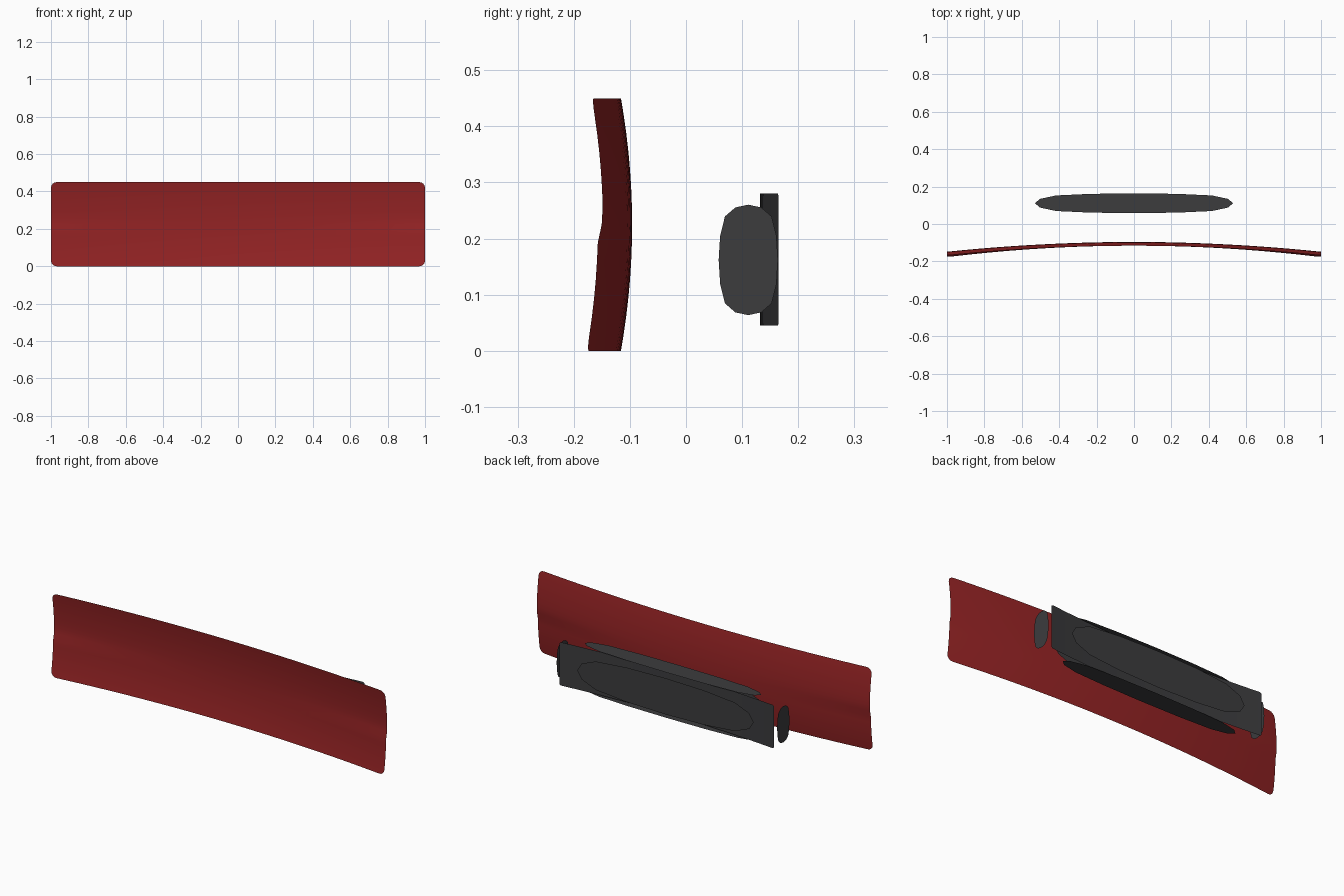
import bpy, math

if "Cube" in bpy.data.objects:
    bpy.data.objects.remove(bpy.data.objects["Cube"])


def material(name, rgb):
    m = bpy.data.materials.new(name)
    m.diffuse_color = (*rgb, 1)
    m.use_nodes = True
    m.node_tree.nodes["Principled BSDF"].inputs["Base Color"].default_value = m.diffuse_color
    return m


RED = material("red", (0.30, 0.017, 0.018))
DARK = material("dark_grey", (0.045, 0.045, 0.048))


def make_object(name, verts, faces, mat, smooth=False):
    me = bpy.data.meshes.new(name)
    me.from_pydata(verts, [], faces)
    me.materials.append(mat)
    me.update()
    for p in me.polygons:
        p.use_smooth = smooth
    ob = bpy.data.objects.new(name, me)
    bpy.context.collection.objects.link(ob)
    return ob


def curved_sheet(name, half_width, z0, z1, radius, depth, mat, nx=32, nz=12):
    """Rounded rectangle facing y, with depth(u, v) giving y for u, v in -1..1."""
    zs = [z0 + radius * (1 - math.cos(a * math.pi / 8)) for a in range(4)]
    inner = [z0 + radius + (z1 - z0 - 2 * radius) * i / nz for i in range(nz + 1)]
    zs = zs + inner + [z0 + z1 - z for z in reversed(zs)]
    verts, faces = [], []
    for z in zs:
        d = max(0, radius - min(z - z0, z1 - z))
        w = half_width - radius + math.sqrt(max(0, radius ** 2 - d ** 2))
        v = 2 * (z - z0) / (z1 - z0) - 1
        for i in range(nx + 1):
            x = w * (2 * i / nx - 1)
            verts.append((x, depth(x / half_width, v), z))
    n = nx + 1
    for j in range(len(zs) - 1):
        for i in range(nx):
            a = j * n + i
            faces.append((a, a + 1, a + n + 1, a + n))
    return make_object(name, verts, faces, mat, True)


# Red front panel, bowed across its width and its height
def front_depth(u, v):
    y = -0.096 - 0.052 * u * u - 0.02 * v * v
    low = min(1, max(0, (0.05 - v) / 0.2))
    return y - 0.009 * u * u * low


curved_sheet("front_panel", 1.0, 0.0, 0.45, 0.03, front_depth, RED)

# Dark rear panel, bowed the opposite way
curved_sheet("rear_panel", 0.645, 0.045, 0.28, 0.012,
             lambda u, v: 0.132 + 0.033 * u * u, DARK, 24, 6)

# Housing: six separate rounded plates, one on each side of a box
CENTRE = (0.0, 0.111, 0.162)
HALF = (0.662, 0.066, 0.123)
NAMES = ("end_plate", "flat_plate", "edge_plate")
ROUND = [(0.8, 0.0), (0.76, 0.35), (0.63, 0.63), (0.35, 0.76)]

outline = []
for q in range(4):
    c, s = round(math.cos(q * math.pi / 2)), round(math.sin(q * math.pi / 2))
    outline += [(c * a - s * b, s * a + c * b) for a, b in ROUND]

for axis in range(3):
    p, q = (axis + 1) % 3, (axis + 2) % 3
    for side in (-1, 1):
        verts = []
        for a, b in outline:
            co = list(CENTRE)
            co[axis] += side * HALF[axis]
            co[p] += a * HALF[p]
            co[q] += b * HALF[q]
            verts.append(co)
        face = list(range(len(verts)))
        if side < 0:
            face.reverse()
        make_object(f"{NAMES[axis]}_{'a' if side < 0 else 'b'}", verts, [face], DARK)
